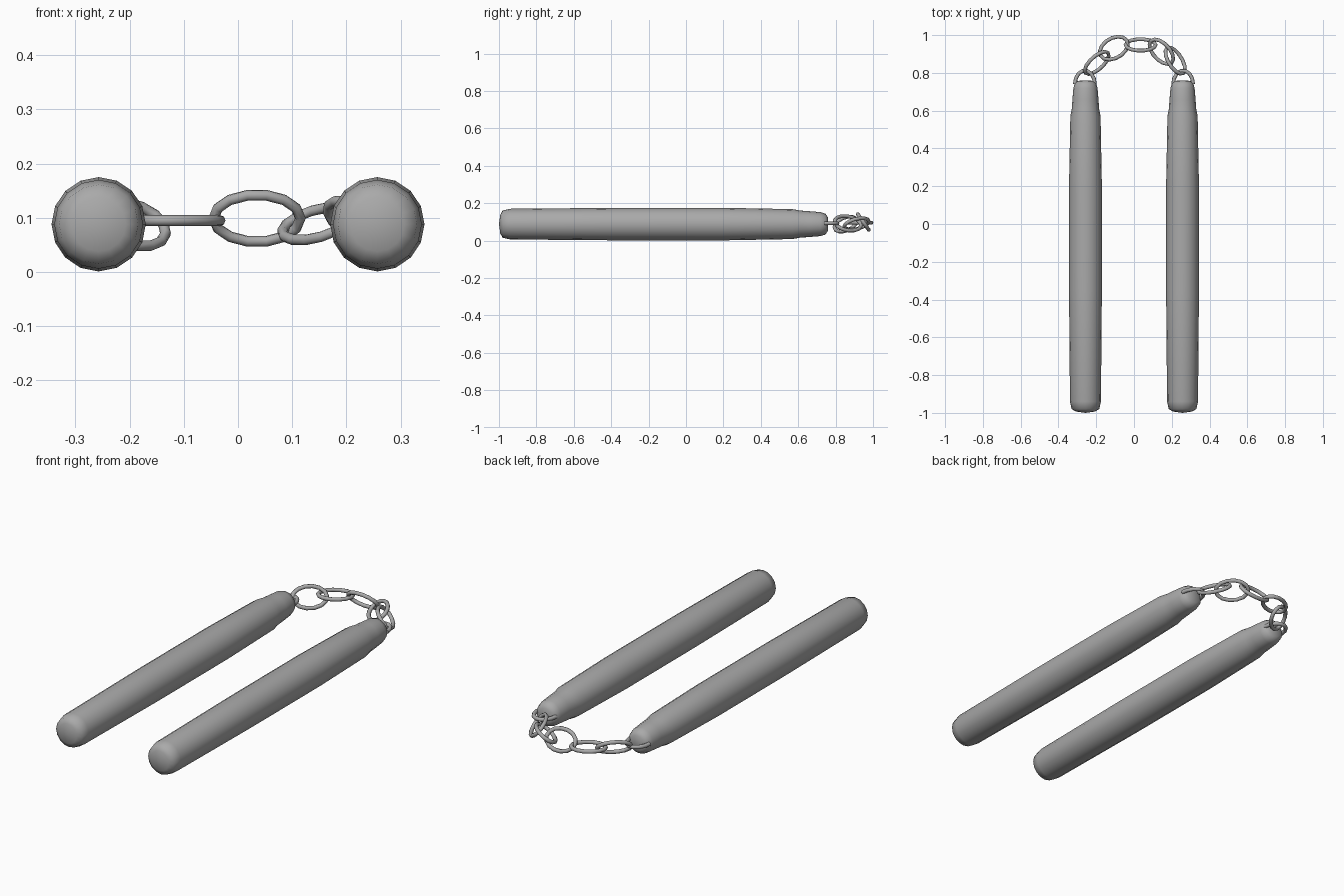
import bpy, bmesh
from math import cos, sin, pi, radians
from mathutils import Matrix, Vector

default = bpy.data.objects.get("Cube")
if default:
    bpy.data.objects.remove(default, do_unlink=True)

GREY = (0.4, 0.4, 0.4, 1.0)
metal = bpy.data.materials.new("plain grey")
metal.use_nodes = True
metal.diffuse_color = GREY
metal.node_tree.nodes["Principled BSDF"].inputs["Base Color"].default_value = GREY


def finish(obj, angle):
    """Give the object its material and smooth shading."""
    obj.data.materials.append(metal)
    bpy.ops.object.select_all(action="DESELECT")
    obj.select_set(True)
    bpy.context.view_layer.objects.active = obj
    bpy.ops.object.shade_smooth_by_angle(angle=radians(angle))


def lathe(name, profile, x, z, sides=16):
    """Turn a (y, radius) profile about an axis along y."""
    bm = bmesh.new()
    verts = [bm.verts.new((0, y, r)) for y, r in profile]
    edges = [bm.edges.new(pair) for pair in zip(verts, verts[1:])]
    bmesh.ops.spin(bm, geom=verts + edges, cent=(0, 0, 0), axis=(0, 1, 0),
                   angle=2 * pi, steps=sides)
    bmesh.ops.remove_doubles(bm, verts=bm.verts, dist=0.0005)
    bmesh.ops.recalc_face_normals(bm, faces=bm.faces)
    mesh = bpy.data.meshes.new(name)
    bm.to_mesh(mesh)
    bm.free()
    obj = bpy.data.objects.new(name, mesh)
    obj.location = (x, 0, z)
    bpy.context.collection.objects.link(obj)
    finish(obj, 60)


def link(name, centre, yaw, roll, length=0.08, width=0.053, closed=True):
    """Oval wire link, or its open front half when not closed."""
    steps = 14 if closed else 7
    curve = bpy.data.curves.new(name, "CURVE")
    curve.dimensions = "3D"
    curve.bevel_depth = 0.01
    curve.bevel_resolution = 2
    curve.use_fill_caps = True
    spline = curve.splines.new("POLY")
    count = steps if closed else steps + 1
    spline.points.add(count - 1)
    start = 0 if closed else -pi / 2
    for i, point in enumerate(spline.points):
        a = start + 2 * pi * i / 14
        point.co = (length * cos(a), width * sin(a), 0, 1)
    spline.use_cyclic_u = closed
    obj = bpy.data.objects.new(name, curve)
    obj.matrix_world = (Matrix.Translation(Vector(centre))
                        @ Matrix.Rotation(radians(yaw), 4, "Z")
                        @ Matrix.Rotation(radians(roll), 4, "X"))
    bpy.context.collection.objects.link(obj)
    bpy.ops.object.select_all(action="DESELECT")
    obj.select_set(True)
    bpy.context.view_layer.objects.active = obj
    bpy.ops.object.convert(target="MESH")
    finish(bpy.context.view_layer.objects.active, 60)


# Handles: slightly swollen rods with a stepped, rounded neck at the chain end
HANDLE = [(-1, 0), (-0.993, 0.05), (-0.98, 0.073), (-0.94, 0.082),
          (-0.35, 0.087), (0.2, 0.087), (0.57, 0.08), (0.61, 0.0725),
          (0.66, 0.069), (0.72, 0.064), (0.745, 0.056), (0.758, 0.038),
          (0.76, 0)]
for side, sx in (("left", 1), ("right", -1)):
    lathe(side + "_handle", HANDLE, sx * 0.257, 0.088)
    # Half link anchored in the end of each handle
    link(side + "_handle_staple", (sx * 0.26, 0.74, 0.092), 90, 0,
         length=0.072, closed=False)

# Chain links along the arch: centre, heading, twist about own length
CHAIN = [((-0.197, 0.853, 0.088), 42, 50),
         ((-0.107, 0.931, 0.095), 30, 0),
         ((0.035, 0.948, 0.099), 0, -55),
         ((0.145, 0.912, 0.089), -47, 35),
         ((0.218, 0.865, 0.092), -58, -48)]
for number, (centre, yaw, roll) in enumerate(CHAIN, 1):
    link(f"chain_link_{number}", centre, yaw, roll)
